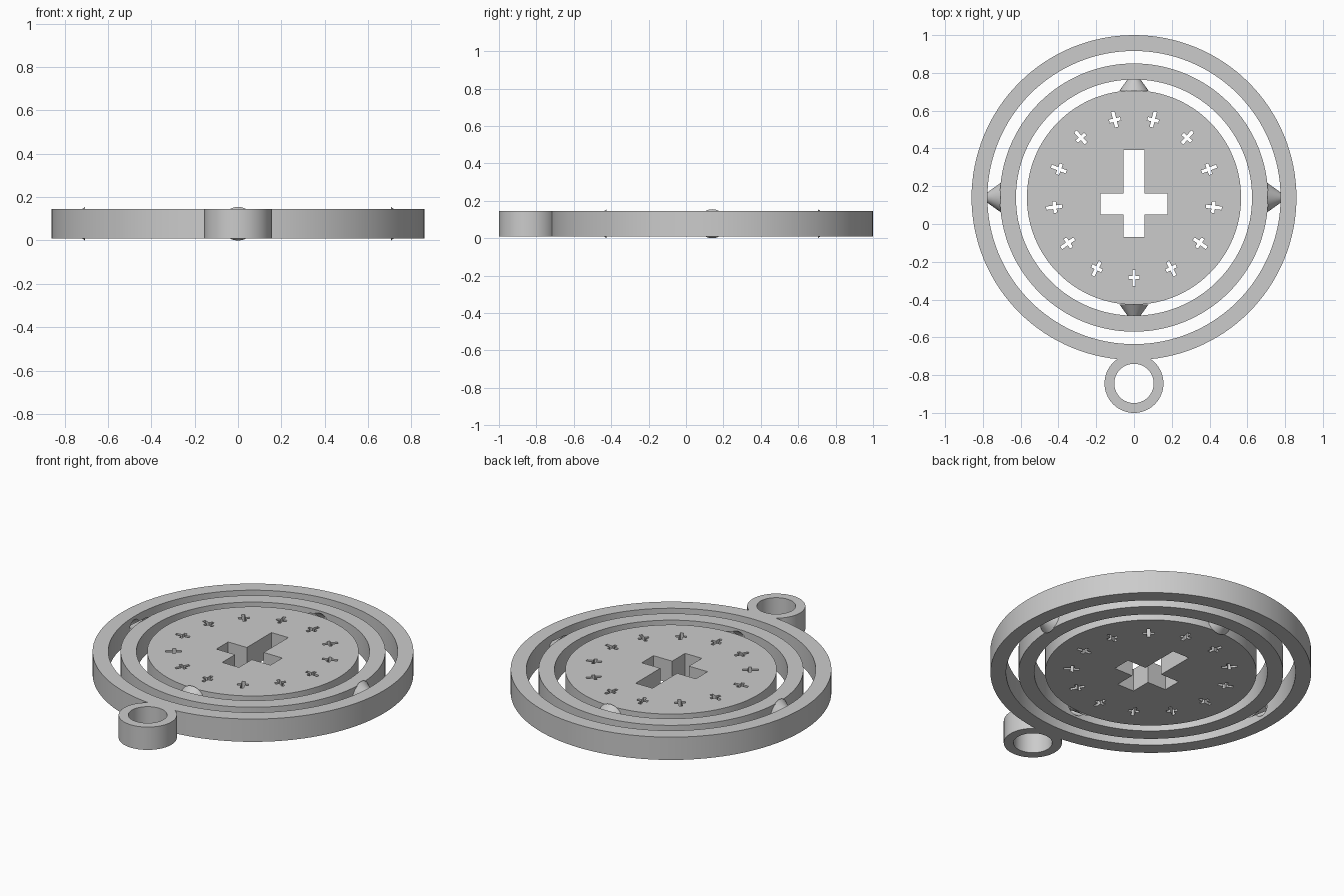
import bpy
import bmesh
from math import cos, sin, pi, tau
from mathutils import Matrix, Vector

cube = bpy.data.objects.get("Cube")
if cube:
    bpy.data.objects.remove(cube, do_unlink=True)

CY = 0.14                 # centre of the concentric rings
Z0, Z1 = 0.01, 0.145      # underside and top of the flat parts
ZM = (Z0 + Z1) / 2

grey = bpy.data.materials.new("plain grey")
grey.use_nodes = True
grey.diffuse_color = (0.6, 0.6, 0.6, 1)
grey.node_tree.nodes["Principled BSDF"].inputs["Base Color"].default_value = (0.6, 0.6, 0.6, 1)


def add_object(name, bm):
    bmesh.ops.recalc_face_normals(bm, faces=bm.faces)
    mesh = bpy.data.meshes.new(name)
    bm.to_mesh(mesh)
    bm.free()
    mesh.materials.append(grey)
    obj = bpy.data.objects.new(name, mesh)
    bpy.context.collection.objects.link(obj)
    return obj


def prism(bm, outline, z0, z1):
    """Extrude a closed 2D outline between two heights."""
    face = bm.faces.new([bm.verts.new((x, y, z0)) for x, y in outline])
    result = bmesh.ops.extrude_face_region(bm, geom=[face])
    verts = [v for v in result["geom"] if isinstance(v, bmesh.types.BMVert)]
    bmesh.ops.translate(bm, verts=verts, vec=(0, 0, z1 - z0))


def circle(radius, y, count):
    return [(radius * cos(tau * i / count), y + radius * sin(tau * i / count))
            for i in range(count)]


def disc(name, radius, y, z0=Z0, z1=Z1, count=128):
    bm = bmesh.new()
    prism(bm, circle(radius, y, count), z0, z1)
    return add_object(name, bm)


def boolean(obj, other, operation):
    """Apply a boolean and discard the helper object."""
    mod = obj.modifiers.new("boolean", "BOOLEAN")
    mod.operation = operation
    mod.solver = "EXACT"
    mod.object = other
    bpy.context.view_layer.update()
    graph = bpy.context.evaluated_depsgraph_get()
    obj.data = bpy.data.meshes.new_from_object(obj.evaluated_get(graph))
    obj.modifiers.clear()
    bpy.data.objects.remove(other, do_unlink=True)


def cone(name, angle, start, base, tip, length):
    """A cone pointing radially outwards from the common centre."""
    bm = bmesh.new()
    bmesh.ops.create_cone(bm, cap_ends=True, segments=48,
                          radius1=base, radius2=tip, depth=length)
    out = Vector((cos(angle), sin(angle), 0))
    centre = Vector((0, CY, ZM)) + out * (start + length / 2)
    turn = out.to_track_quat("Z", "Y").to_matrix().to_4x4()
    bm.transform(Matrix.Translation(centre) @ turn)
    return add_object(name, bm)


def cross_outline(wide, bar, foot, head, bar_y):
    """Twelve-point cross with its crossbar centred on bar_y."""
    return [(-bar, foot), (bar, foot), (bar, bar_y - bar), (wide, bar_y - bar),
            (wide, bar_y + bar), (bar, bar_y + bar), (bar, head), (-bar, head),
            (-bar, bar_y + bar), (-wide, bar_y + bar), (-wide, bar_y - bar),
            (-bar, bar_y - bar)]


def ring(name, outer, inner, y, count=128):
    obj = disc(name, outer, y, count=count)
    boolean(obj, disc("hole", inner, y, Z0 - 0.1, Z1 + 0.1, count), "DIFFERENCE")
    return obj


# Concentric rings and the hanging loop
outer_ring = ring("outer_ring", 0.86, 0.776, CY)
loop = ring("hanging_loop", 0.156, 0.104, -0.844, 64)
boolean(outer_ring, loop, "UNION")
middle_ring = ring("middle_ring", 0.71, 0.625, CY)

# Centre disc pierced by a large cross and a circle of small ones
centre_disc = disc("centre_disc", 0.567, CY)
bm = bmesh.new()
prism(bm, cross_outline(0.177, 0.055, -0.07, 0.392, 0.106), -0.1, 0.3)
small = cross_outline(0.03, 0.009, -0.042, 0.042, 0.003)
for i in range(13):
    a = i * tau / 13
    points = [(x * cos(a) - (y - 0.426) * sin(a),
               CY + x * sin(a) + (y - 0.426) * cos(a)) for x, y in small]
    prism(bm, points, -0.1, 0.3)
boolean(centre_disc, add_object("cross_cutter", bm), "DIFFERENCE")

# Conical pivots, each resting in a shallow socket
pivots = []
for side, angle, start, holder in (
        ("back", pi / 2, 0.565, middle_ring), ("front", -pi / 2, 0.565, middle_ring),
        ("left", 0, 0.706, outer_ring), ("right", pi, 0.706, outer_ring)):
    socket = cone("socket", angle, start + 0.04, 0.07, 0.012, 0.075)
    boolean(holder, socket, "DIFFERENCE")
    pivots.append(cone("pivot_" + side, angle, start, 0.0775, 0.006, 0.1))

# Smooth curved walls, crisp edges
bpy.ops.object.select_all(action="DESELECT")
for obj in [outer_ring, middle_ring, centre_disc] + pivots:
    obj.select_set(True)
    bpy.context.view_layer.objects.active = obj
bpy.ops.object.shade_smooth_by_angle(angle=pi / 6)
